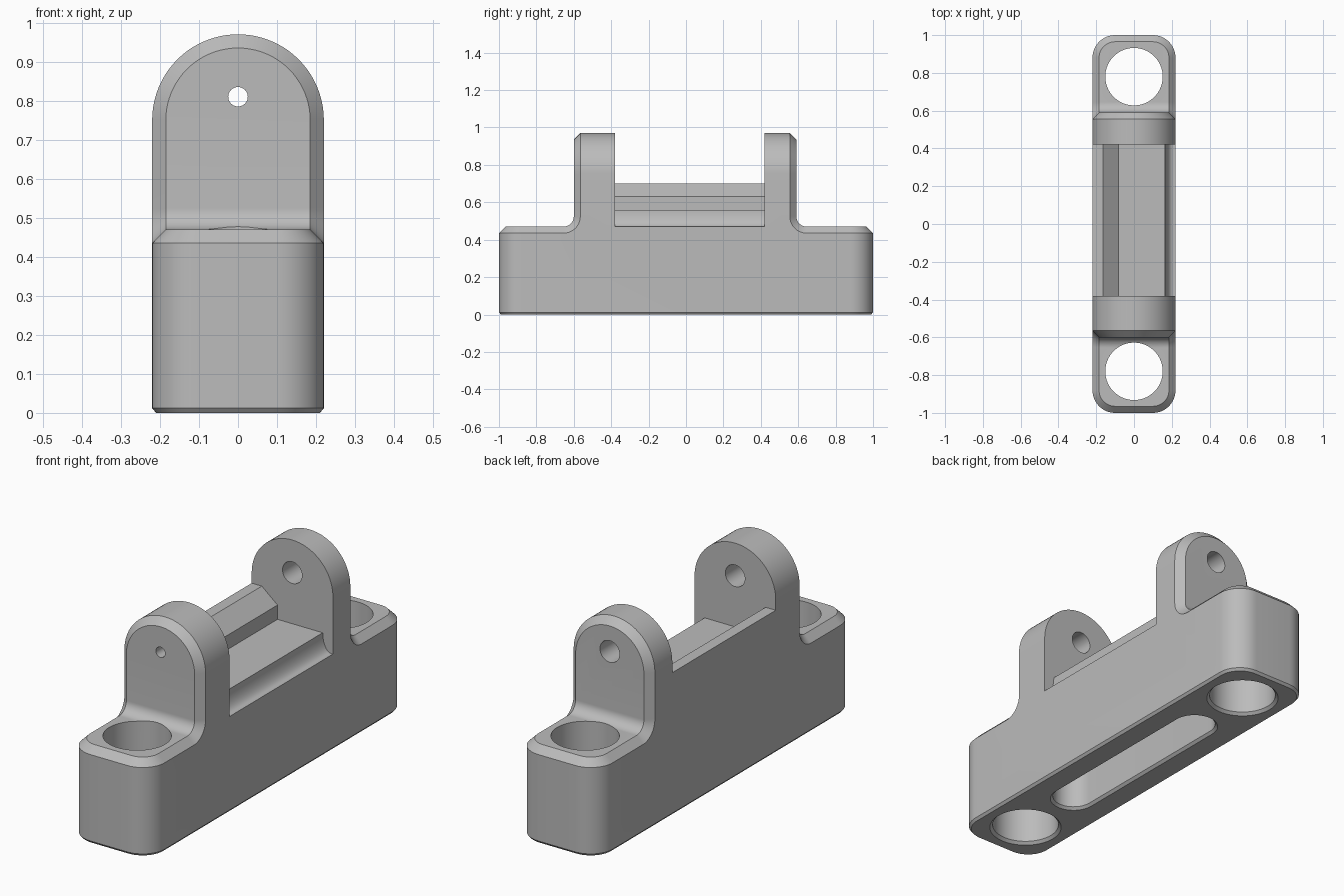
import bpy, bmesh
from math import sin, cos, pi, radians

cube = bpy.data.objects.get("Cube")
if cube:
    bpy.data.objects.remove(cube, do_unlink=True)

HALF_W, CHAMFER, DECK, AXIS_Z = 0.22, 0.035, 0.47, 0.81
grey = bpy.data.materials.new("plain grey")
grey.use_nodes = True
grey.diffuse_color = (0.5, 0.5, 0.5, 1)
grey.node_tree.nodes["Principled BSDF"].inputs["Base Color"].default_value = (0.5, 0.5, 0.5, 1)


def loft(name, rings):
    """Closed solid through rings holding equal numbers of points."""
    bm = bmesh.new()
    rows = [[bm.verts.new(p) for p in ring] for ring in rings]
    n = len(rows[0])
    for a, b in zip(rows, rows[1:]):
        for i in range(n):
            j = (i + 1) % n
            bm.faces.new((a[i], a[j], b[j], b[i]))
    bm.faces.new(rows[0][::-1])
    bm.faces.new(rows[-1])
    bmesh.ops.recalc_face_normals(bm, faces=bm.faces)
    mesh = bpy.data.meshes.new(name)
    bm.to_mesh(mesh)
    bm.free()
    mesh.materials.append(grey)
    obj = bpy.data.objects.new(name, mesh)
    bpy.context.collection.objects.link(obj)
    return obj


def rounded_rect(hx, hy, r, z, cy=0.0, steps=12):
    ring = []
    for k, (sx, sy) in enumerate([(1, 1), (-1, 1), (-1, -1), (1, -1)]):
        for i in range(steps + 1):
            t = (k + i / steps) * pi / 2
            ring.append((sx * (hx - r) + r * cos(t), cy + sy * (hy - r) + r * sin(t), z))
    return ring


def arch(r, y):
    pts = [(r, y, 0.2)]
    pts += [(r * cos(pi * i / 40), y, 0.75 + r * sin(pi * i / 40)) for i in range(41)]
    return pts + [(-r, y, 0.2)]


def circle_y(r, y):
    return [(r * cos(2 * pi * i / 40), y, AXIS_Z + r * sin(2 * pi * i / 40)) for i in range(40)]


def circle_z(r, y, z):
    return [(r * cos(2 * pi * i / 64), y + r * sin(2 * pi * i / 64), z) for i in range(64)]


# Base block with chamfered top and bottom rims
body = loft("bracket_body", [
    rounded_rect(HALF_W - d, 1 - d, 0.12 - d, z)
    for d, z in [(0.01, 0), (0, 0.012), (0, DECK - CHAMFER), (CHAMFER, DECK)]])

# Ears, each with a concave chamfered fillet down to the deck
parts = []
for label, side, outer, inner in [("front", -1, 0.6, 0.38), ("back", 1, 0.59, 0.42)]:
    parts.append(loft(label + "_ear", [
        arch(HALF_W, side * inner),
        arch(HALF_W, side * (outer - CHAMFER)),
        arch(HALF_W - CHAMFER, side * outer)]))
    r, rings = 0.055, []
    for i in range(13):
        t = pi / 2 * i / 12
        ring = []
        for x, rad in [(-HALF_W, r + CHAMFER), (CHAMFER - HALF_W, r),
                       (HALF_W - CHAMFER, r), (HALF_W, r + CHAMFER)]:
            ring.append((x, side * (outer + r - rad * sin(t)), DECK + r - rad * cos(t)))
        deep_y = side * (outer + r - (r + 0.08) * sin(t))
        deep_z = DECK + r - (r + 0.08) * cos(t)
        ring += [(HALF_W, deep_y, deep_z), (-HALF_W, deep_y, deep_z)]
        rings.append(ring)
    parts.append(loft(label + "_fillet", rings))

# Stepped saddle between the ears, with a concave cove on one side
profile = [(-HALF_W, 0.3), (HALF_W, 0.3), (HALF_W, DECK)]
profile += [(0.21 - 0.045 * sin(t), 0.56 - 0.09 * cos(t))
            for t in [pi / 2 * i / 10 for i in range(11)]]
profile += [(-0.08, 0.56), (-0.08, 0.63), (-0.165, 0.7), (-HALF_W, 0.7)]
parts.append(loft("saddle", [[(x, y, z) for x, z in profile] for y in (-0.42, 0.46)]))

# Cutters: bolt holes, underside slot, pin holes
cutters = []
for y in (-0.78, 0.78):
    cutters.append(loft("bolt_hole_cutter", [
        circle_z(r, y, z) for r, z in [(0.175, -0.01), (0.152, 0.013), (0.152, 0.6)]]))
cutters.append(loft("slot_cutter", [
    rounded_rect(0.095 + d, 0.53 + d, 0.0949 + d, z)
    for d, z in [(0.022, -0.01), (0, 0.012), (0, 0.35)]]))
cutters.append(loft("front_pin_cutter", [
    circle_y(r, y) for r, y in [(0.025, -0.7), (0.025, -0.54), (0.053, -0.54), (0.053, -0.3)]]))
cutters.append(loft("back_pin_cutter", [circle_y(0.053, y) for y in (0.3, 0.7)]))

# Join the solids, then cut the openings
for obj, operation in [(p, "UNION") for p in parts] + [(c, "DIFFERENCE") for c in cutters]:
    mod = body.modifiers.new(obj.name, "BOOLEAN")
    mod.object, mod.operation, mod.solver = obj, operation, "EXACT"
bpy.context.view_layer.update()
result = bpy.data.meshes.new_from_object(
    body.evaluated_get(bpy.context.evaluated_depsgraph_get()))
body.modifiers.clear()
body.data = result
for obj in parts + cutters:
    bpy.data.objects.remove(obj, do_unlink=True)

bpy.ops.object.select_all(action="DESELECT")
body.select_set(True)
bpy.context.view_layer.objects.active = body
bpy.ops.object.shade_smooth_by_angle(angle=radians(25))
